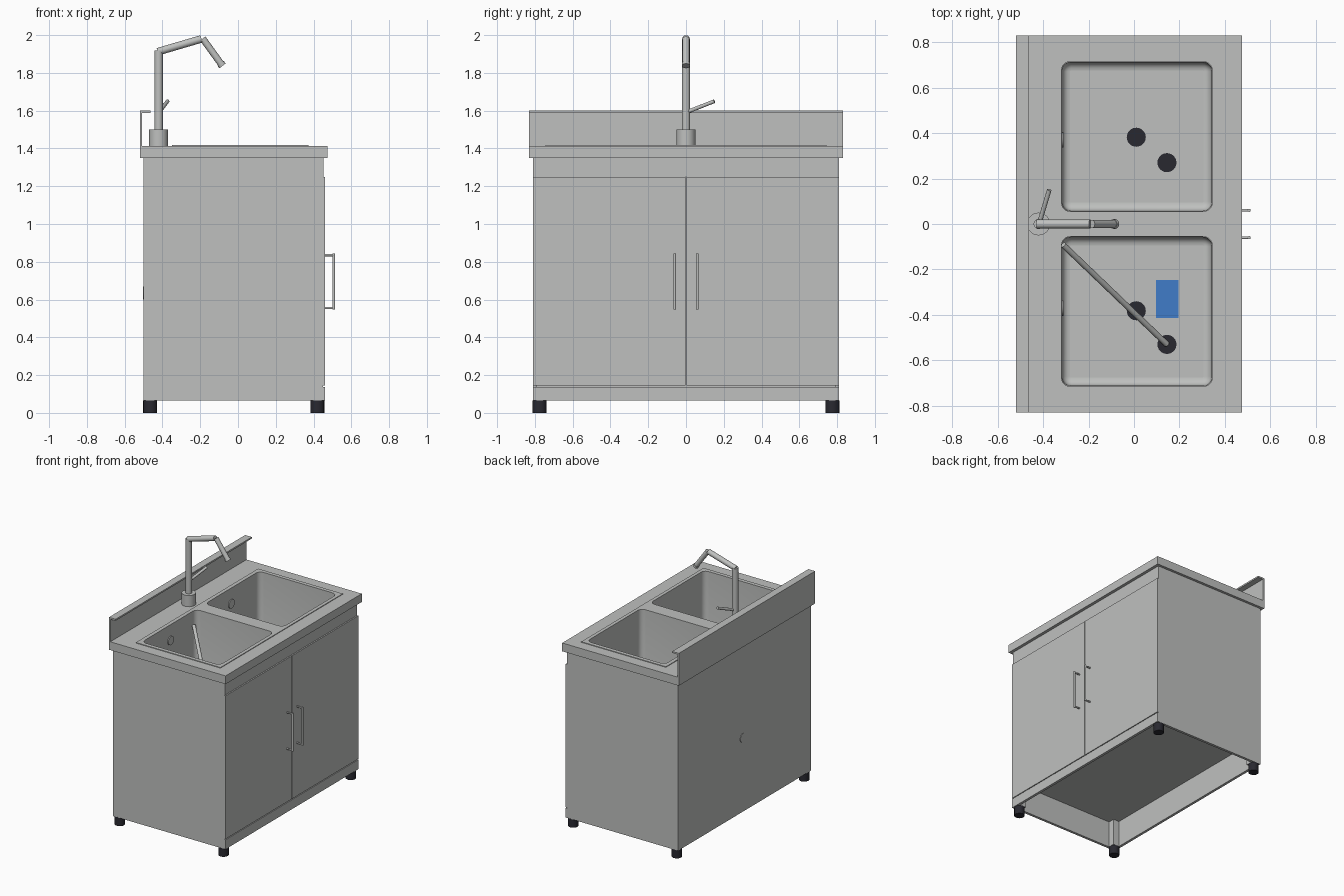
import bpy, bmesh, math
from mathutils import Vector

if "Cube" in bpy.data.objects:
    bpy.data.objects.remove(bpy.data.objects["Cube"])


def material(name, rgb):
    m = bpy.data.materials.new(name)
    m.diffuse_color = (*rgb, 1)
    m.use_nodes = True
    m.node_tree.nodes["Principled BSDF"].inputs["Base Color"].default_value = m.diffuse_color
    return m


STEEL = material("brushed_steel", (0.52, 0.53, 0.52))
DARK = material("dark_rubber", (0.022, 0.022, 0.03))
BLUE = material("blue", (0.05, 0.2, 0.58))


def finish(name, bm, mat, smooth=False):
    me = bpy.data.meshes.new(name)
    bm.to_mesh(me)
    bm.free()
    me.materials.append(mat)
    ob = bpy.data.objects.new(name, me)
    bpy.context.collection.objects.link(ob)
    if smooth:
        bpy.ops.object.select_all(action='DESELECT')
        ob.select_set(True)
        bpy.context.view_layer.objects.active = ob
        bpy.ops.object.shade_smooth_by_angle(angle=math.radians(40))
    return ob


def box(name, x, y, z, mat=STEEL):
    bm = bmesh.new()
    bmesh.ops.create_cube(bm, size=1)
    for v in bm.verts:
        v.co = [(a[0] + a[1]) / 2 + c * (a[1] - a[0]) for a, c in zip((x, y, z), v.co)]
    return finish(name, bm, mat)


def rod(name, a, b, r, mat=STEEL, segments=20):
    a, b = Vector(a), Vector(b)
    bm = bmesh.new()
    bmesh.ops.create_cone(bm, cap_ends=True, segments=segments, radius1=r, radius2=r, depth=(b - a).length)
    rot = (b - a).to_track_quat('Z', 'Y').to_matrix()
    for v in bm.verts:
        v.co = rot @ v.co + (a + b) / 2
    return finish(name, bm, mat, True)


def rounded_loop(x, y, inset, r, z, n=6):
    pts = []
    cx, cy = (x[0] + x[1]) / 2, (y[0] + y[1]) / 2
    hx, hy = (x[1] - x[0]) / 2 - inset, (y[1] - y[0]) / 2 - inset
    for k, (sx, sy) in enumerate(((1, 1), (-1, 1), (-1, -1), (1, -1))):
        for i in range(n):
            t = math.pi / 2 * (k + i / (n - 1))
            pts.append((cx + sx * (hx - r) + r * math.cos(t), cy + sy * (hy - r) + r * math.sin(t), z))
    return pts


def loft(name, loops, caps, flip=False):
    bm = bmesh.new()
    rings = [[bm.verts.new(p) for p in lp] for lp in loops]
    for a, b in zip(rings, rings[1:]):
        for i in range(len(a)):
            j = (i + 1) % len(a)
            bm.faces.new((a[i], a[j], b[j], b[i]))
    if 'a' in caps:
        bm.faces.new(rings[0][::-1])
    if 'b' in caps:
        bm.faces.new(rings[-1])
    if flip:
        bmesh.ops.reverse_faces(bm, faces=[f for f in bm.faces if len(f.verts) == 4])
    return finish(name, bm, STEEL, True)


# Cabinet shell, open underneath
FLOOR = 0.27
box("back_panel", (-0.50, -0.48), (-0.81, 0.81), (0.065, 1.35))
for s, side in ((-1, "front"), (1, "rear")):
    box(side + "_side_panel", (-0.48, 0.45), sorted((s * 0.79, s * 0.81)), (0.065, 1.35))
box("cabinet_floor", (-0.48, 0.44), (-0.79, 0.79), (FLOOR, FLOOR + 0.02))
box("bottom_rail", (0.44, 0.46), (-0.81, 0.81), (0.065, 0.138))
box("top_rail", (0.43, 0.452), (-0.805, 0.805), (1.25, 1.35))
box("door_backing", (0.425, 0.442), (-0.79, 0.79), (0.1, 1.26))

# Doors and bar handles
for s, side in ((-1, "left"), (1, "right")):
    box(side + "_door", (0.443, 0.46), sorted((s * 0.003, s * 0.81)), (0.144, 1.248))
    y = s * 0.06
    rod(side + "_handle_bar", (0.507, y, 0.547), (0.507, y, 0.843), 0.007)
    for z in (0.555, 0.835):
        rod(side + "_handle_mount", (0.455, y, z), (0.507, y, z), 0.006)

# Feet and corner posts
for x, px in ((-0.465, (-0.48, -0.43)), (0.42, (0.39, 0.44))):
    for s in (-1, 1):
        rod("foot", (x, s * 0.775, 0), (x, s * 0.775, 0.066), 0.037, DARK, 16)
        box("corner_post", px, sorted((s * 0.74, s * 0.79)), (0.065, FLOOR))

# Worktop, raised rim and backsplash
worktop = box("worktop", (-0.52, 0.475), (-0.83, 0.83), (1.35, 1.414))
rim = box("sink_rim", (-0.35, 0.372), (-0.745, 0.745), (1.41, 1.419))
box("backsplash", (-0.52, -0.508), (-0.83, 0.83), (1.414, 1.6))
box("backsplash_lip", (-0.508, -0.463), (-0.83, 0.83), (1.588, 1.6))

# Basins
BX, BZ, R = (-0.32, 0.345), 0.92, 0.04
for s, side in ((-1, "left"), (1, "right")):
    by = sorted((s * 0.055, s * 0.715))
    cut = loft(side + "_basin_cutter", [rounded_loop(BX, by, 0, R, 1.3), rounded_loop(BX, by, 0, R, 1.5)], 'ab')
    cut.hide_render = True
    cut.hide_viewport = True
    for ob in (worktop, rim):
        m = ob.modifiers.new("basin_opening", 'BOOLEAN')
        m.object = cut
        m.solver = 'EXACT'
    loops = [rounded_loop(BX, by, 0.001, R, 1.418)]
    for i in range(6):
        t = math.pi / 2 * i / 5
        f = 0.035
        loops.append(rounded_loop(BX, by, 0.004 + f * (1 - math.cos(t)),
                                  R - f * (1 - math.cos(t)), BZ + f * (1 - math.sin(t))))
    basin = loft(side + "_basin", loops, 'b', True)
    # all basin faces look inwards
    centre = Vector((0.012, s * 0.385, 1.25))
    bm = bmesh.new()
    bm.from_mesh(basin.data)
    bm.normal_update()
    bad = [f for f in bm.faces if f.normal.dot(centre - f.calc_center_median()) < 0]
    bmesh.ops.reverse_faces(bm, faces=bad)
    bm.to_mesh(basin.data)
    bm.free()
    # overflow disc, drains and floor plate
    rod(side + "_overflow", (-0.318, s * 0.37, 1.3), (-0.311, s * 0.37, 1.3), 0.034)
    for x, y in ((0.01, s * 0.382), (0.145, 0.27 if s > 0 else -0.53)):
        rod(side + "_drain", (x, y, BZ - 0.01), (x, y, BZ + 0.006), 0.042, DARK, 24)
    py = (0.39, 0.55) if s > 0 else (-0.413, -0.247)
    box(side + "_floor_plate", (0.097, 0.195), py, (BZ - 0.002, BZ + 0.005), STEEL if s > 0 else BLUE)

# Slanted overflow pipe
rod("overflow_pipe", (-0.312, -0.092, 1.31), (0.145, -0.53, BZ + 0.01), 0.013)

# Faucet
rod("faucet_base", (-0.42, 0, 1.41), (-0.42, 0, 1.5), 0.05, STEEL, 28)
rod("faucet_stem", (-0.42, 0, 1.5), (-0.42, 0, 1.918), 0.022)
rod("faucet_arm", (-0.425, 0, 1.912), (-0.193, 0, 1.98), 0.02)
rod("faucet_spout", (-0.187, 0, 1.982), (-0.09, 0, 1.848), 0.018)
rod("faucet_nozzle", (-0.092, 0, 1.85), (-0.082, 0, 1.837), 0.021)
rod("faucet_lever", (-0.415, 0.01, 1.595), (-0.373, 0.15, 1.65), 0.01)

# Small round cap on the back panel
rod("back_cap", (-0.503, 0.02, 0.635), (-0.495, 0.02, 0.635), 0.035)
